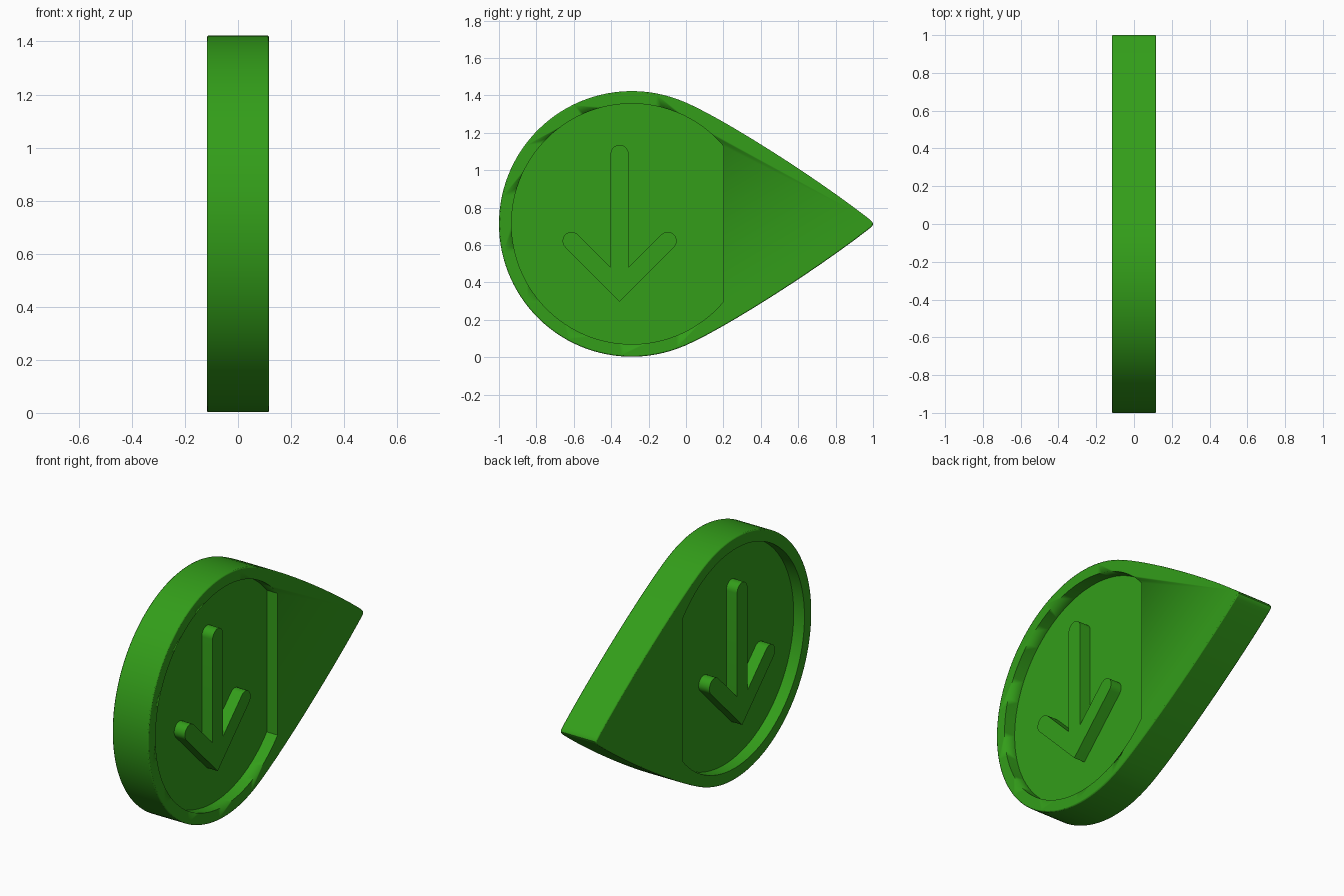
import bpy, bmesh
from math import sin, cos, radians, sqrt
from mathutils import Vector
from mathutils.geometry import interpolate_bezier

if "Cube" in bpy.data.objects:
    bpy.data.objects.remove(bpy.data.objects["Cube"])

CY, CZ, HALF, DEPTH = -0.29, 0.7125, 0.117, 0.07

green = bpy.data.materials.new("green")
green.diffuse_color = (0.033, 0.34, 0.01, 1)
green.use_nodes = True
green.node_tree.nodes["Principled BSDF"].inputs["Base Color"].default_value = green.diffuse_color


def arc(cy, cz, r, a0, a1, n):
    """Points of an arc in the YZ plane, angles in degrees."""
    angles = [radians(a0 + (a1 - a0) * i / n) for i in range(n + 1)]
    return [(cy + r * cos(a), cz + r * sin(a)) for a in angles]


def prism(name, pts, x0, x1):
    """Extrude a YZ outline along x."""
    bm = bmesh.new()
    face = bm.faces.new([bm.verts.new((x0, y, z)) for y, z in pts])
    ext = bmesh.ops.extrude_face_region(bm, geom=[face], use_keep_orig=True)
    verts = [g for g in ext["geom"] if isinstance(g, bmesh.types.BMVert)]
    bmesh.ops.translate(bm, verts=verts, vec=(x1 - x0, 0, 0))
    bmesh.ops.recalc_face_normals(bm, faces=bm.faces)
    mesh = bpy.data.meshes.new(name)
    bm.to_mesh(mesh)
    bm.free()
    ob = bpy.data.objects.new(name, mesh)
    bpy.context.collection.objects.link(ob)
    mesh.materials.append(green)
    bpy.ops.object.select_all(action='DESELECT')
    ob.select_set(True)
    bpy.context.view_layer.objects.active = ob
    bpy.ops.object.shade_smooth_by_angle(angle=radians(30))
    return ob


# Teardrop body: round left end, gently bowed sides, small blunt tip
round_end = arc(CY, CZ, 0.71, 70, 290, 72)
side = interpolate_bezier(Vector((0.965, 0.75, 0)), Vector((0.65, 0.993, 0)),
                          Vector((0.12, 1.325, 0)), Vector((*round_end[0], 0)), 14)
upper = [(0.997, 0.722), (0.985, 0.734)] + [(p.x, p.y) for p in side[:-1]]
lower = [(y, 2 * CZ - z) for y, z in reversed(upper)]
body = prism("teardrop_body", [(1.0, CZ)] + upper + round_end + lower, -HALF, HALF)
bevel = body.modifiers.new("edge_bevel", 'BEVEL')
bevel.width, bevel.segments = 0.006, 2
bevel.limit_method, bevel.angle_limit = 'ANGLE', radians(60)

# Arrow outline: rounded shaft and two rounded arms meeting at a point
r, ay, tip, reach = 0.048, -0.355, 0.297, 0.257
arm_z = tip + r * sqrt(2) + reach
crotch = tip + 2 * r * sqrt(2) + r
half = [(ay, tip)] + arc(ay + reach, arm_z, r, -45, 135, 12)
half += [(ay + r, crotch)] + arc(ay, 1.087, r, 0, 90, 7)
arrow = half + [(2 * ay - y, z) for y, z in reversed(half[1:-1])]

# Recess on each face: circle cut off by a straight wall, with the arrow inside
pocket = arc(CY, CZ, 0.643, 40.35, 319.65, 80)
for label, s in (("right", 1), ("left", -1)):
    cutter = prism(label + "_recess_cutter", pocket, s * (HALF - DEPTH), s * 0.2)
    cutter.hide_render = True
    cutter.display_type = 'WIRE'
    cut = body.modifiers.new(label + "_recess", 'BOOLEAN')
    cut.operation, cut.object, cut.solver = 'DIFFERENCE', cutter, 'EXACT'
    prism(label + "_arrow", arrow, s * (HALF - DEPTH - 0.002), s * HALF)
